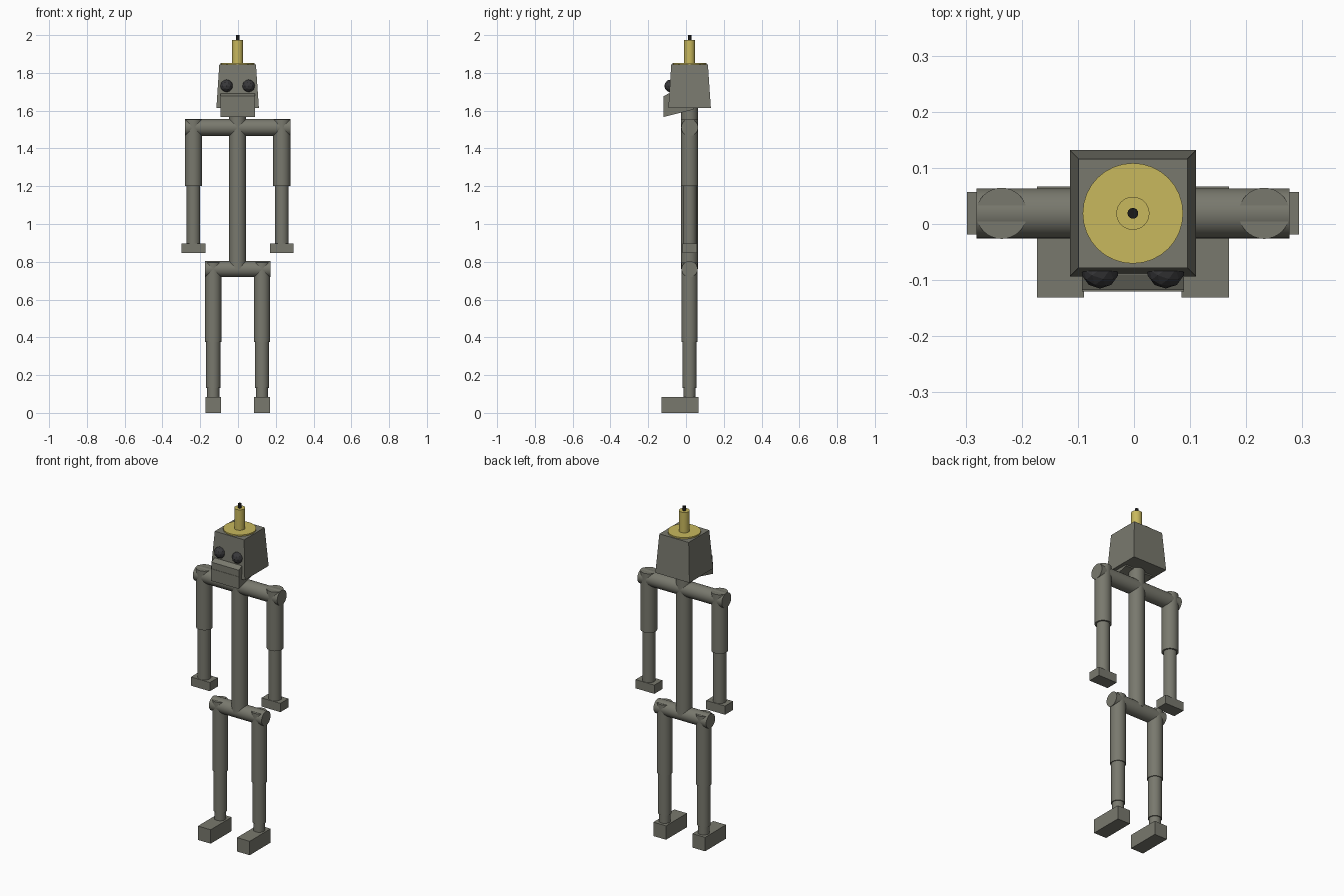
import bpy, bmesh
from mathutils import Matrix, Vector

if "Cube" in bpy.data.objects:
    bpy.data.objects.remove(bpy.data.objects["Cube"])

CX, CY = -0.002, 0.019   # body axis


def material(name, rgb):
    m = bpy.data.materials.new(name)
    m.diffuse_color = (*rgb, 1)
    m.use_nodes = True
    m.node_tree.nodes["Principled BSDF"].inputs["Base Color"].default_value = m.diffuse_color
    return m


BODY = material("olive_grey", (0.19, 0.19, 0.155))
DARK = material("dark_grey", (0.04, 0.04, 0.043))
GOLD = material("yellow", (0.58, 0.48, 0.11))
BLACK = material("black", (0.01, 0.01, 0.01))


def finish(name, bm, mat, smooth=False):
    bmesh.ops.recalc_face_normals(bm, faces=bm.faces)
    me = bpy.data.meshes.new(name)
    bm.to_mesh(me)
    bm.free()
    ob = bpy.data.objects.new(name, me)
    bpy.context.collection.objects.link(ob)
    me.materials.append(mat)
    if smooth:
        bpy.ops.object.select_all(action='DESELECT')
        ob.select_set(True)
        bpy.context.view_layer.objects.active = ob
        bpy.ops.object.shade_smooth_by_angle()
    return ob


def rod(name, a, b, r, mat=BODY):
    """Capped cylinder from point a to point b."""
    a, b = Vector(a), Vector(b)
    d = b - a
    rot = d.to_track_quat('Z', 'Y').to_matrix().to_4x4()
    bm = bmesh.new()
    bmesh.ops.create_cone(bm, cap_ends=True, segments=32, radius1=r, radius2=r,
                          depth=d.length,
                          matrix=Matrix.Translation((a + b) / 2) @ rot)
    return finish(name, bm, mat, True)


def prism(name, profile, x0, x1):
    """Extrude a (y, z) side profile across x."""
    bm = bmesh.new()
    f = bm.faces.new([bm.verts.new((x0, y, z)) for y, z in profile])
    ext = bmesh.ops.extrude_face_region(bm, geom=[f])
    verts = [v for v in ext["geom"] if isinstance(v, bmesh.types.BMVert)]
    bmesh.ops.translate(bm, vec=(x1 - x0, 0, 0), verts=verts)
    return finish(name, bm, BODY)


def box(name, x, half, y0, y1, z0, z1):
    return prism(name, [(y0, z0), (y1, z0), (y1, z1), (y0, z1)], x - half, x + half)


# Spine, shoulder bar and hip bar
rod("spine", (CX, CY, 0.763), (CX, CY, 1.68), 0.0445)
rod("shoulder_bar", (CX - 0.279, CY, 1.511), (CX + 0.279, CY, 1.511), 0.0445)
rod("hip_bar", (CX - 0.174, CY, 0.761), (CX + 0.174, CY, 0.761), 0.0425)

# Limbs on both sides
for side, s in (("right", -1), ("left", 1)):
    x = CX + s * 0.234
    rod(side + "_upper_arm", (x, CY, 1.2), (x, CY, 1.553), 0.0455)
    rod(side + "_forearm", (x, CY, 0.88), (x, CY, 1.25), 0.036)
    box(side + "_hand", CX + s * 0.2335, 0.0625, CY - 0.038, CY + 0.038, 0.846, 0.898)
    x = CX + s * 0.129
    rod(side + "_thigh", (x, CY, 0.375), (x, CY, 0.795), 0.0425)
    rod(side + "_shin", (x, CY, 0.132), (x, CY, 0.42), 0.0375)
    rod(side + "_ankle", (x, CY, 0.05), (x, CY, 0.15), 0.032)
    box(side + "_foot", x, 0.042, -0.131, 0.067, 0, 0.083)

# Head: tapered block
bm = bmesh.new()
bmesh.ops.create_cube(bm, size=2)
for v in bm.verts:
    top = v.co.z > 0
    h = 0.097 if top else 0.1125
    v.co = (CX + v.co.x * h, CY + v.co.y * h, 1.845 if top else 1.614)
finish("head", bm, BODY)

# Muzzle and wedge jaw
prism("muzzle", [(-0.118, 1.638), (-0.118, 1.677), (-0.09, 1.692), (0.0, 1.692),
                 (0.0, 1.638)], CX - 0.091, CX + 0.091)
prism("jaw", [(-0.120, 1.566), (-0.120, 1.638), (0.04, 1.638), (0.04, 1.606)],
      CX - 0.091, CX + 0.091)

# Eyes
for side, s in (("right", -1), ("left", 1)):
    bm = bmesh.new()
    bmesh.ops.create_icosphere(
        bm, subdivisions=2, radius=0.034,
        matrix=Matrix.Translation((CX + s * 0.0585, -0.081, 1.731)))
    finish(side + "_eye", bm, DARK)

# Candle on its dish
rod("dish", (CX, CY, 1.84), (CX, CY, 1.853), 0.0895, GOLD)
rod("candle", (CX, CY, 1.85), (CX, CY, 1.975), 0.0295, GOLD)
rod("wick", (CX, CY, 1.96), (CX, CY, 2.0), 0.0095, BLACK)
